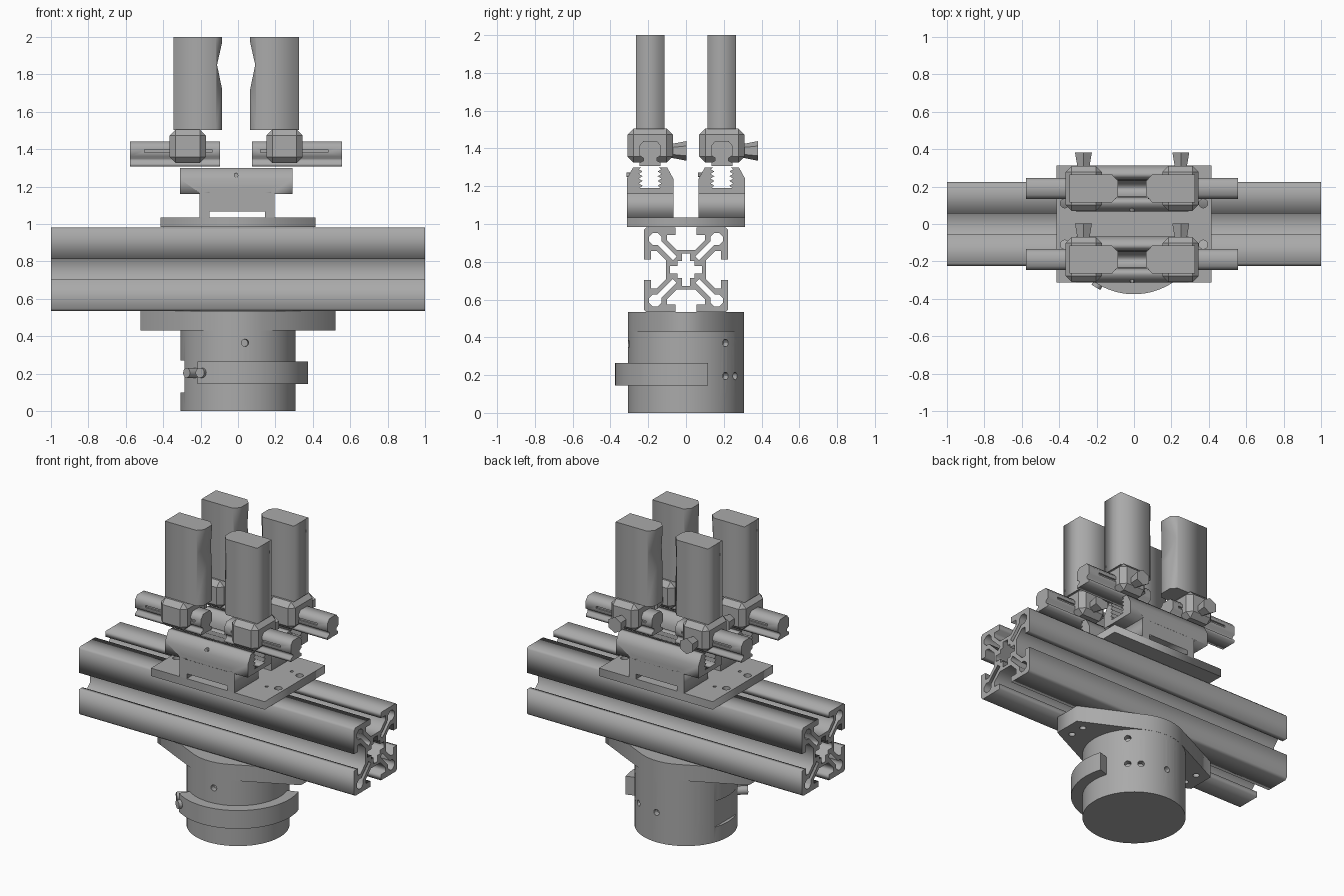
import bpy, bmesh
from math import sin, cos, radians, pi
from mathutils import Matrix, Vector

old = bpy.data.objects.get("Cube")
if old:
    bpy.data.objects.remove(old)

grey = bpy.data.materials.new("machined_grey")
grey.use_nodes = True
grey.diffuse_color = (0.4, 0.4, 0.4, 1)
grey.node_tree.nodes["Principled BSDF"].inputs["Base Color"].default_value = (0.4, 0.4, 0.4, 1)

# Columns give the directions of the profile's u, v and the extrusion
AXES = {
    "x": Matrix(((0, 0, 1), (1, 0, 0), (0, 1, 0))),
    "y": Matrix(((1, 0, 0), (0, 0, -1), (0, 1, 0))),
    "z": Matrix.Identity(3),
}


def add(name, bm):
    bmesh.ops.recalc_face_normals(bm, faces=bm.faces)
    mesh = bpy.data.meshes.new(name)
    bm.to_mesh(mesh)
    bm.free()
    mesh.materials.append(grey)
    obj = bpy.data.objects.new(name, mesh)
    bpy.context.collection.objects.link(obj)
    return obj


def prism(name, loops, axis, a, b):
    """Fill closed loops (later ones are holes) and extrude from a to b."""
    curve = bpy.data.curves.new(name, "CURVE")
    curve.dimensions = "2D"
    curve.fill_mode = "BOTH"
    curve.extrude = (b - a) / 2
    for loop in loops:
        s = curve.splines.new("POLY")
        s.points.add(len(loop) - 1)
        for p, (u, v) in zip(s.points, loop):
            p.co = (u, v, 0, 1)
        s.use_cyclic_u = True
    tmp = bpy.data.objects.new(name, curve)
    bpy.context.collection.objects.link(tmp)
    dg = bpy.context.evaluated_depsgraph_get()
    mesh = bpy.data.meshes.new_from_object(tmp.evaluated_get(dg))
    bm = bmesh.new()
    bm.from_mesh(mesh)
    bpy.data.objects.remove(tmp)
    bpy.data.meshes.remove(mesh)
    bpy.data.curves.remove(curve)
    bmesh.ops.remove_doubles(bm, verts=bm.verts, dist=1e-5)
    rot = AXES[axis].to_4x4()
    mid = Vector([(a + b) / 2 if c == axis else 0 for c in "xyz"])
    bm.transform(Matrix.Translation(mid) @ rot)
    return add(name, bm)


def box(name, x, y, z, bevel=0):
    bm = bmesh.new()
    bmesh.ops.create_cube(bm, size=1)
    for v in bm.verts:
        v.co = [(r[0] + r[1]) / 2 + c * (r[1] - r[0]) for c, r in zip(v.co, (x, y, z))]
    if bevel:
        bmesh.ops.bevel(bm, geom=bm.edges[:], offset=bevel, segments=1, affect="EDGES")
    return add(name, bm)


def rod(name, start, end, r1, r2=None, sides=20):
    start, end = Vector(start), Vector(end)
    d = end - start
    bm = bmesh.new()
    bmesh.ops.create_cone(bm, cap_ends=True, segments=sides, radius1=r1,
                          radius2=r1 if r2 is None else r2, depth=d.length)
    bm.transform(Matrix.Translation((start + end) / 2) @ d.to_track_quat("Z", "Y").to_matrix().to_4x4())
    return add(name, bm)


def cut(obj, cutters):
    for c in cutters:
        m = obj.modifiers.new("cut", "BOOLEAN")
        m.operation, m.solver, m.object = "DIFFERENCE", "EXACT", c
        dg = bpy.context.evaluated_depsgraph_get()
        mesh = bpy.data.meshes.new_from_object(obj.evaluated_get(dg))
        obj.modifiers.clear()
        obj.data = mesh
        bpy.data.objects.remove(c)


def smooth(obj):
    bpy.ops.object.select_all(action="DESELECT")
    obj.select_set(True)
    bpy.context.view_layer.objects.active = obj
    bpy.ops.object.shade_smooth_by_angle(angle=radians(30))


def arc(r, a, b, n):
    return [(r * cos(radians(a + (b - a) * i / n)), r * sin(radians(a + (b - a) * i / n))) for i in range(n + 1)]


def polar(deg, r, z):
    return (r * cos(radians(deg)), r * sin(radians(deg)), z)


def mirrored(half):
    return half + [(-u, v) for u, v in reversed(half)]


# Round base with radial screw holes and a flat recess
base = rod("base_cylinder", (0, 0, 0), (0, 0, 0.435), 0.307, sides=64)
holes = [rod("hole", polar(a, 0.27, z), polar(a, 0.34, z), 0.02, sides=12)
         for a in (43, 58, 90, 102, 140) for z in (0.195, 0.37)]
holes.append(rod("hole", polar(-83, 0.27, 0.365), polar(-83, 0.34, 0.365), 0.02, sides=12))
holes.append(box("recess", (-0.4, -0.285), (-0.2, 0.2), (0.1, 0.27)))
cut(base, holes)
smooth(base)

# Clamp band around the front and left of the base, with two screws
band = prism("clamp_band", [arc(0.375, -125, 18, 36) + arc(0.3, 18, -125, 36)], "z", 0.145, 0.265)
smooth(band)
for i, a in enumerate((-121, -138)):
    smooth(rod(f"band_screw_{i + 1}", polar(a, 0.29, 0.205), polar(a, 0.395 - 0.025 * i, 0.205), 0.027))

# Lozenge flange with bolt holes
outline = [(0.52, 0.09)] + arc(0.308, 64, 116, 12) + [(-0.52, 0.09)]
outline += [(-u, -v) for u, v in outline]
bolt = [[(x + u, y + v) for u, v in arc(0.02, 0, 330, 11)] for x in (-0.44, 0.44) for y in (-0.05, 0.05)]
prism("base_flange", [outline] + bolt, "z", 0.43, 0.535)

# Slotted extruded beam: one side of the section turned four times
side = mirrored([(-0.21, 0.223), (-0.055, 0.223), (-0.055, 0.185), (-0.1, 0.185), (-0.1, 0.155), (-0.05, 0.105)])
slot = [(0.07, 0.05), (0.15, 0.13), (0.175, 0.13), (0.195, 0.15), (0.195, 0.175), (0.175, 0.195),
        (0.15, 0.195), (0.13, 0.175), (0.13, 0.15), (0.05, 0.07)]
bore = [(-0.02, 0.085), (0.02, 0.085), (0.02, 0.045), (0.045, 0.045), (0.045, 0.02)]


def turn(points, k):
    for _ in range(k):
        points = [(v, -u) for u, v in points]
    return points


section = [sum((turn(side, k) for k in range(4)), []), sum((turn(bore, k) for k in range(4)), [])]
section += [turn(slot, k) for k in range(4)]
section = [[(u, v + 0.758) for u, v in loop] for loop in section]
prism("extruded_beam", section, "x", -1, 1)

# Mounting plate with holes
plate_rect = [(-0.413, -0.313), (0.413, -0.313), (0.413, 0.313), (-0.413, 0.313)]
plate_holes = [[(sx * x + u, sy * y + v) for u, v in arc(r, 0, 330, 11)]
               for x, y, r in ((0.37, 0.11, 0.024), (0.3, 0.13, 0.01)) for sx in (-1, 1) for sy in (-1, 1)]
prism("mounting_plate", [plate_rect] + plate_holes, "z", 0.983, 1.035)

# Jaw profiles: toothed guide channel and keyed slide
guide = [(0.123, 1.16), (0.123, 1.24), (0.09, 1.3), (0.045, 1.3)]
for i in range(4):
    guide += [(0.06, 1.29 - i * 0.025), (0.04, 1.278 - i * 0.025)]
guide = mirrored(guide + [(0.055, 1.19)])
slide = mirrored([(0.055, 1.308), (0.055, 1.325), (0.036, 1.335), (0.036, 1.35),
                  (0.056, 1.362), (0.056, 1.415), (0.035, 1.44)])
CX = -0.01

for row, cy in (("front", -0.19), ("back", 0.19)):
    # Gripper body: narrow footed base below a wider guide
    foot = [(-0.2, 1.03), (-0.148, 1.03), (-0.148, 1.067), (0.148, 1.067), (0.148, 1.03), (0.2, 1.03),
            (0.2, 1.165), (-0.2, 1.165)]
    lower = prism(f"{row}_gripper_base", [[(u + CX / 2, v) for u, v in foot]], "y", cy - 0.123, cy + 0.123)
    upper = prism(f"{row}_gripper_guide", [[(u + cy, v) for u, v in guide]], "x", CX - 0.3, CX + 0.3)
    for part in (lower, upper):
        cut(part, [rod("hole", (CX + s * x, cy - 0.2, z), (CX + s * x, cy + 0.2, z), r, sides=12)
                   for s in (-1, 1) for x, z, r in ((0.165, 1.163, 0.024), (0.125, 1.11, 0.012))])
    smooth(rod(f"{row}_guide_pin", (CX, cy - 0.126, 1.26), (CX, cy - 0.1, 1.26), 0.012, sides=12))

    for hand, s in (("right", -1), ("left", 1)):
        def xs(a, b):
            return tuple(sorted((CX + s * a, CX + s * b)))

        name = f"{row}_{hand}"
        # Slide bar with a shallow groove on each face
        bar = prism(f"{name}_slide", [[(u + cy, v) for u, v in slide]], "x", *xs(0.085, 0.566))
        cut(bar, [box("groove", xs(0.13, 0.49), (cy + f * 0.053 - 0.008, cy + f * 0.053 + 0.008), (1.383, 1.397))
                  for f in (-1, 1)])

        # Chamfered carriage and its tapered hexagonal knob
        box(f"{name}_carriage", xs(0.162, 0.355), (cy - 0.12, cy + 0.12), (1.325, 1.505), 0.032)
        kx = CX + s * 0.26
        rod(f"{name}_knob", (kx, cy + 0.11, 1.387), (kx, cy + 0.192, 1.387), 0.036, 0.052, sides=6)

        # Finger with chamfered gripping side and a shallow vee
        tip = [(0.335, -0.075), (0.335, 0.075), (0.108, 0.075), (0.075, 0.04), (0.075, -0.04), (0.108, -0.075)]
        finger = prism(f"{name}_finger", [[(CX + s * u, cy + v) for u, v in tip]], "z", 1.503, 2)
        vee = [(0.06, 1.6), (0.06, 2.1), (0.075, 1.97), (0.102, 1.85), (0.075, 1.72)]
        cut(finger, [prism("vee", [[(CX + s * u, v) for u, v in vee]], "y", cy - 0.1, cy + 0.1)])
